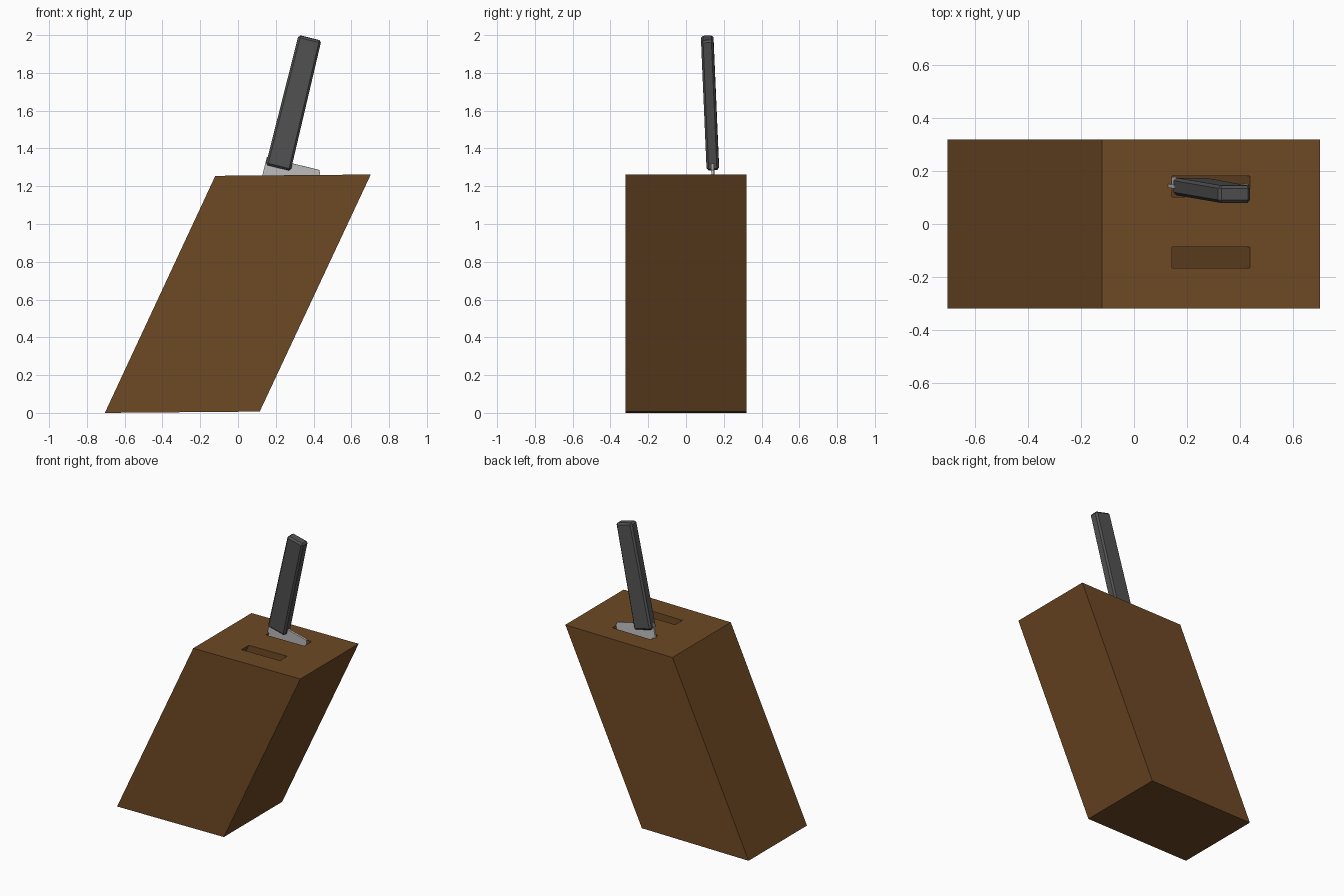
import bpy, bmesh
from mathutils import Matrix, Vector

if "Cube" in bpy.data.objects:
    bpy.data.objects.remove(bpy.data.objects["Cube"])


def material(name, rgb):
    m = bpy.data.materials.new(name)
    m.diffuse_color = (*rgb, 1)
    m.use_nodes = True
    m.node_tree.nodes["Principled BSDF"].inputs["Base Color"].default_value = m.diffuse_color
    return m


WOOD = material("brown_wood", (0.155, 0.066, 0.018))
GRIP = material("dark_grey_grip", (0.085, 0.085, 0.085))
STEEL = material("light_steel", (0.52, 0.52, 0.52))


def prism(name, outline, depth0, depth1, mat, place):
    """Extrude a 2D outline between two depths; place(a, b, depth) gives 3D."""
    bm = bmesh.new()
    face = bm.faces.new([bm.verts.new(place(a, b, depth0)) for a, b in outline])
    shift = place(0, 0, depth1) - place(0, 0, depth0)
    new = bmesh.ops.extrude_face_region(bm, geom=[face])["geom"]
    bmesh.ops.translate(bm, vec=shift,
                        verts=[v for v in new if isinstance(v, bmesh.types.BMVert)])
    bmesh.ops.recalc_face_normals(bm, faces=bm.faces)
    me = bpy.data.meshes.new(name)
    bm.to_mesh(me)
    bm.free()
    me.materials.append(mat)
    ob = bpy.data.objects.new(name, me)
    bpy.context.collection.objects.link(ob)
    return ob


def side_view(x, z, y):
    return Vector((x, y, z))


# leaning wooden block
block = prism("block", [(-0.705, 0), (0.115, 0.007), (0.703, 1.262), (-0.12, 1.255)],
              -0.32, 0.32, WOOD, side_view)

# two knife slots, leaning with the block
LEAN = 0.466
top, bottom = 1.32, 0.4
dx_top, dx_bot = (top - 1.26) * LEAN, (bottom - 1.26) * LEAN
for i, y in enumerate((-0.126, 0.142)):
    cutter = prism(f"slot_cutter_{i}",
                   [(0.145 + dx_bot, bottom), (0.438 + dx_bot, bottom),
                    (0.438 + dx_top, top), (0.145 + dx_top, top)],
                   y - 0.04, y + 0.04, WOOD, side_view)
    mod = block.modifiers.new("slot", "BOOLEAN")
    mod.operation = "DIFFERENCE"
    mod.solver = "EXACT"
    mod.object = cutter
    bpy.context.view_layer.objects.active = block
    bpy.ops.object.modifier_apply(modifier=mod.name)
    bpy.data.objects.remove(cutter)

# knife frame: u along the handle, v across the blade, w through its thickness
u = Vector((0.237, -0.042, 0.971)).normalized()
w = u.cross(Vector((0.971, 0, -0.24))).normalized()
v = w.cross(u)
base = Vector((0.213, 0.142, 1.298))


def knife(a, b, d):
    return base + v * a + u * b + w * d


# handle with chamfered edges
handle = prism("handle", [(-0.068, 0), (0.068, 0), (0.062, 0.708), (-0.062, 0.708)],
               -0.033, 0.033, GRIP, knife)
bev = handle.modifiers.new("chamfer", "BEVEL")
bev.width = 0.011
bev.segments = 1

# blade, mostly hidden in the block
prism("blade", [(-0.072, 0.04), (0.215, 0.04), (0.222, 0.02), (0.222, -0.45),
                (0.13, -0.68), (-0.072, -0.85)],
      -0.007, 0.007, STEEL, knife)
